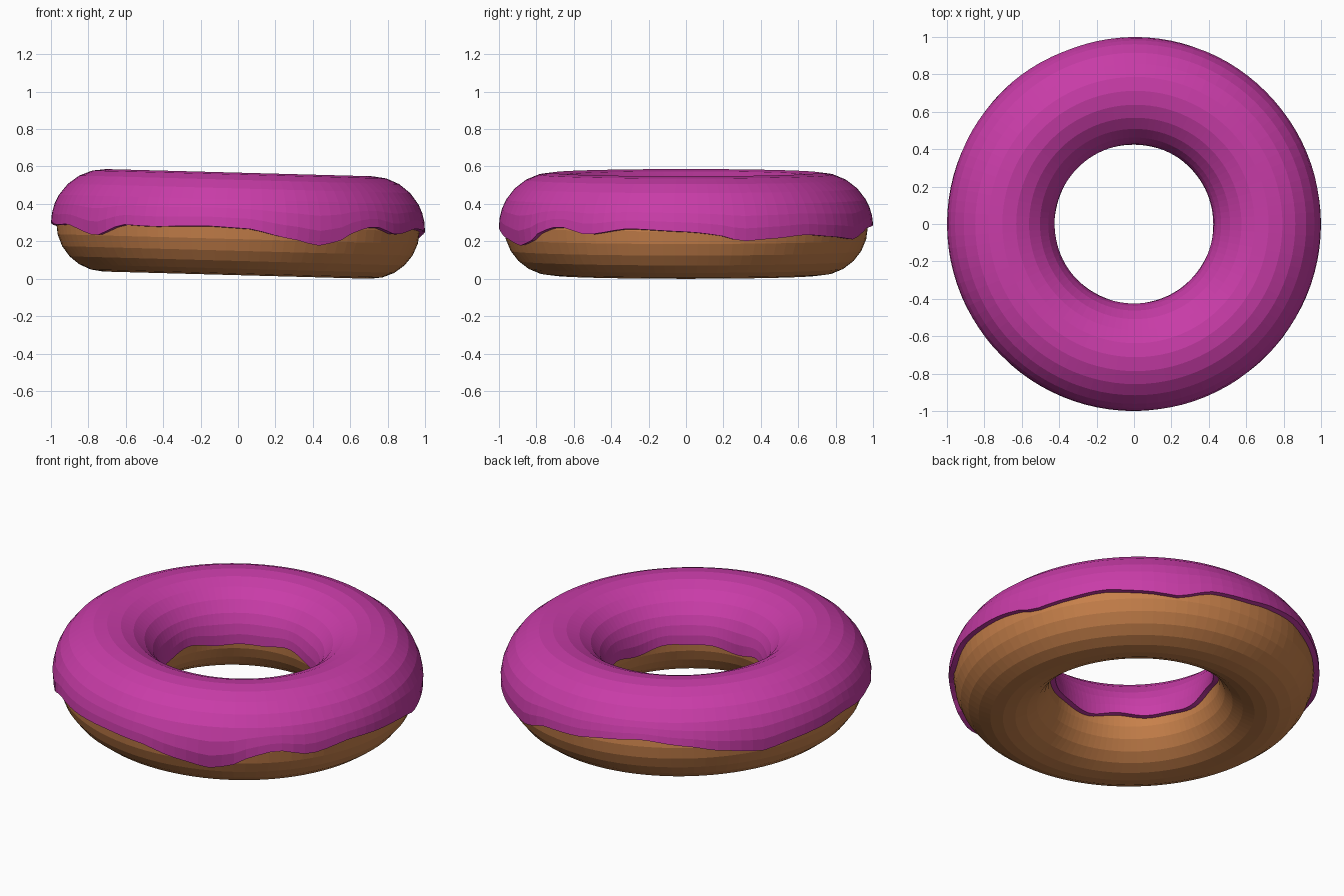
import bpy, bmesh
from math import sin, cos, asin, radians, pi

if "Cube" in bpy.data.objects:
    bpy.data.objects.remove(bpy.data.objects["Cube"])

R, R_DOUGH, R_ICING = 0.712, 0.26, 0.288
ZC, TILT = 0.279, 0.027
SEG = 96

# Icing rim: (angle in degrees, height) round the outside
RIM = [(1, .277), (9, .262), (17.5, .226), (28, .238), (40, .256), (53, .24), (64, .222),
       (76, .28), (88, .287), (98, .31), (111, .33), (125, .3), (137, .26), (150, .225),
       (160, .25), (172, .262), (183, .28), (194, .262), (204, .268), (220, .21),
       (232, .273), (242, .267), (260, .278), (273, .269), (286, .222), (296, .188),
       (302, .208), (310, .275), (317, .30), (328, .258), (342, .293)]


def rim_height(a):
    """Smooth periodic interpolation of the outer rim."""
    n = len(RIM)
    for i in range(n):
        a0, z0 = RIM[i]
        a1, z1 = RIM[(i + 1) % n]
        span = (a1 - a0) % 360
        t = ((a - a0) % 360) / span
        if t <= 1:
            t = t * t * (3 - 2 * t) * 0.5 + t * 0.5
            return z0 + (z1 - z0) * t


def ring_surface(name, rows_at, radius, closed, color):
    """Sweep a cross-section, given as tube angles, round the ring."""
    bm = bmesh.new()
    rings = []
    for i in range(SEG):
        a = 2 * pi * i / SEG
        ring = []
        for p in rows_at(a):
            r = R + radius * cos(p)
            ring.append(bm.verts.new((r * cos(a), r * sin(a), radius * sin(p))))
        rings.append(ring)
    n = len(rings[0])
    for i in range(SEG):
        u, v = rings[i], rings[(i + 1) % SEG]
        for j in range(n if closed else n - 1):
            k = (j + 1) % n
            bm.faces.new((u[j], v[j], v[k], u[k]))
    me = bpy.data.meshes.new(name)
    bm.to_mesh(me)
    bm.free()
    ob = bpy.data.objects.new(name, me)
    bpy.context.collection.objects.link(ob)
    ob.location.z = ZC
    ob.rotation_euler.y = TILT
    mat = bpy.data.materials.new(name + "_color")
    mat.diffuse_color = color
    mat.use_nodes = True
    mat.node_tree.nodes["Principled BSDF"].inputs["Base Color"].default_value = mat.diffuse_color
    me.materials.append(mat)
    return ob


def icing_rows(a):
    deg = a * 180 / pi
    lo = asin((rim_height(deg) - ZC) / R_ICING)
    inner_z = 0.258 + 0.012 * sin(5 * a) + 0.008 * sin(9 * a + 1)
    hi = pi - asin((inner_z - ZC) / R_ICING)
    p0, p1 = radians(30), radians(150)
    rows = [lo + (p0 - lo) * k / 3 for k in range(3)]
    rows += [radians(d) for d in range(30, 151, 15)]
    rows += [p1 + (hi - p1) * k / 3 for k in range(1, 4)]
    return rows


# Dough ring
ring_surface("dough", lambda a: [2 * pi * k / 24 for k in range(24)],
             R_DOUGH, True, (0.58, 0.22, 0.07, 1))

# Icing shell with a dripping rim
icing = ring_surface("icing", icing_rows, R_ICING, False, (0.58, 0.045, 0.39, 1))
shell = icing.modifiers.new("thickness", 'SOLIDIFY')
shell.thickness = 0.034
shell.offset = -1
